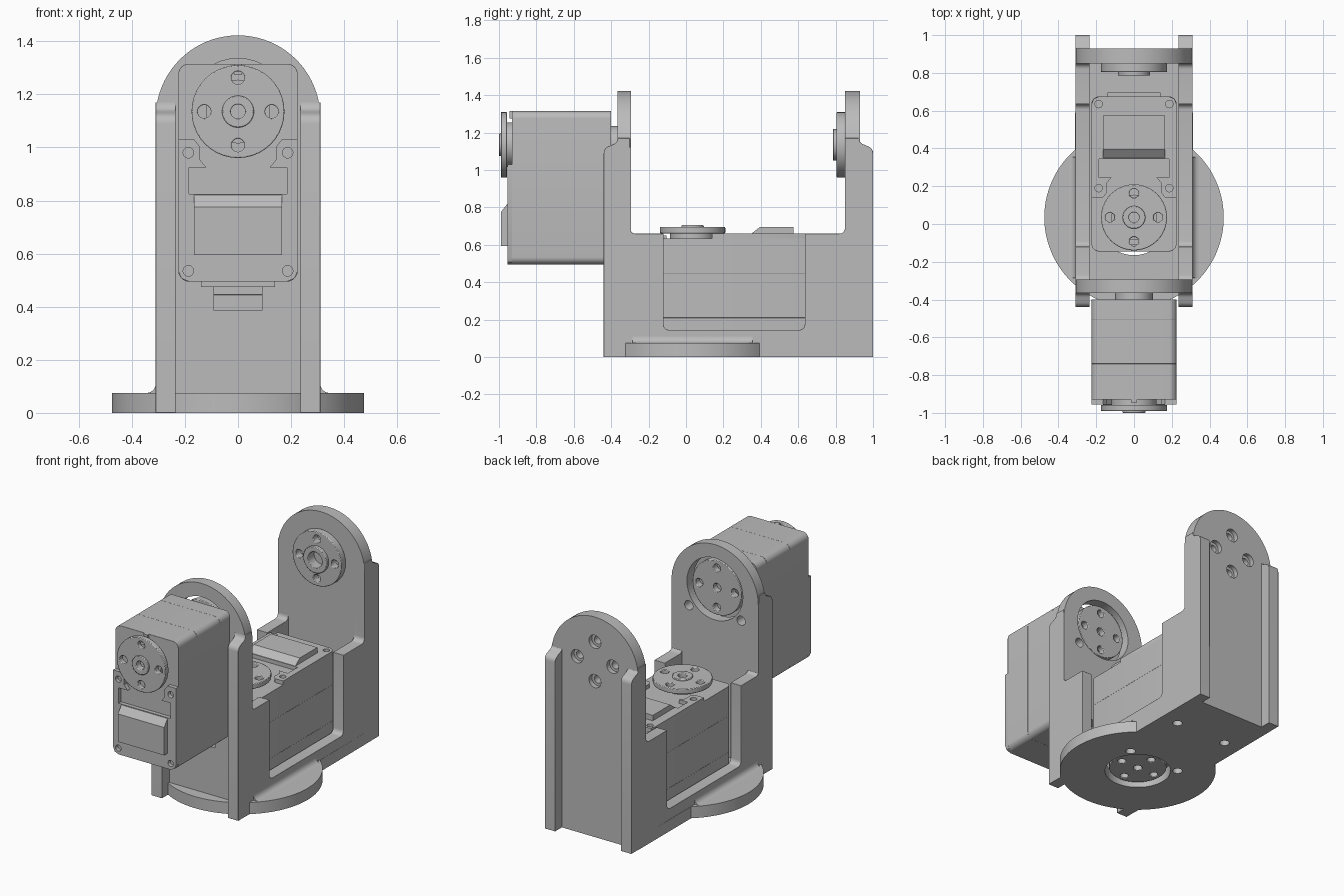
import bpy, bmesh
from math import sin, cos, radians
from mathutils import Matrix

if "Cube" in bpy.data.objects:
    bpy.data.objects.remove(bpy.data.objects["Cube"])

grey = bpy.data.materials.new("machined_grey")
grey.use_nodes = True
grey.diffuse_color = (0.5, 0.5, 0.5, 1)
grey.node_tree.nodes["Principled BSDF"].inputs["Base Color"].default_value = (0.5, 0.5, 0.5, 1)

AXIS = 0.035      # y of the base motor's axis
HUB = 1.135       # height of the upper motor's axis


def frame(x, y, z, origin=(0, 0, 0)):
    """Matrix whose columns are the given local axes."""
    m = Matrix((x, y, z)).transposed().to_4x4()
    m.translation = origin
    return m


FLAT = Matrix()
FACING = frame((1, 0, 0), (0, 0, 1), (0, -1, 0))     # profile in xz
SIDE = frame((0, 1, 0), (0, 0, 1), (1, 0, 0))        # profile in yz
BASE_MOTOR = Matrix.Translation((0, AXIS, 0))
UPPER_MOTOR = frame((-1, 0, 0), (0, 0, -1), (0, -1, 0), (0, -0.295, HUB))
created = []


def arc(cx, cy, r, a0, a1, n=8):
    return [(cx + r * cos(radians(a0 + (a1 - a0) * i / n)),
             cy + r * sin(radians(a0 + (a1 - a0) * i / n))) for i in range(n + 1)]


def circle(cx, cy, r, n=40):
    return arc(cx, cy, r, 0, 360, n)[:-1]


def rect(x0, x1, y0, y1, r=0.0):
    if not r:
        return [(x0, y0), (x1, y0), (x1, y1), (x0, y1)]
    return (arc(x1 - r, y1 - r, r, 0, 90) + arc(x0 + r, y1 - r, r, 90, 180)
            + arc(x0 + r, y0 + r, r, 180, 270) + arc(x1 - r, y0 + r, r, 270, 360))


def bolts(cy=0, r=0.025):
    return [circle(x, cy + y, r, 20) for x, y in ((.127, 0), (-.127, 0), (0, .127), (0, -.127))]


def case_screws(cy, sign, r):
    return [circle(s * .187, cy + sign * v, r, 16) for s in (-1, 1) for v in (.155, .6)]


def prism(name, loops, lo, hi, matrix=FLAT, bevel=0):
    """Extrude an outline with optional holes from lo to hi."""
    bm = bmesh.new()
    edges = []
    for loop in loops:
        vs = [bm.verts.new((x, y, lo)) for x, y in loop]
        edges += [bm.edges.new((v, vs[i - 1])) for i, v in enumerate(vs)]
    bmesh.ops.triangle_fill(bm, use_beauty=True, use_dissolve=False, edges=edges, normal=(0, 0, 1))
    ext = bmesh.ops.extrude_face_region(bm, geom=bm.faces[:], use_keep_orig=True)
    top = [g for g in ext["geom"] if isinstance(g, bmesh.types.BMVert)]
    bmesh.ops.translate(bm, verts=top, vec=(0, 0, hi - lo))
    bmesh.ops.recalc_face_normals(bm, faces=bm.faces[:])
    bm.transform(matrix)
    mesh = bpy.data.meshes.new(name)
    bm.to_mesh(mesh)
    bm.free()
    mesh.materials.append(grey)
    ob = bpy.data.objects.new(name, mesh)
    bpy.context.collection.objects.link(ob)
    if bevel:
        mod = ob.modifiers.new("soft_edges", "BEVEL")
        mod.width, mod.segments, mod.limit_method = bevel, 2, "ANGLE"
        mod.angle_limit = radians(50)
    created.append(ob)
    return ob


# Bracket floor with round foot
floor = arc(0, AXIS, .475, 49, -229, 72) + [(-.31, .93), (.31, .93)]
prism("base_floor", [floor, circle(0, AXIS, .2)] + case_screws(AXIS, 1, .03), 0, .075)

# Side walls with the motor window and end flanges
wall = ([(-.44, 0), (1, 0)] + arc(.96, 1.09, .04, 0, 80, 5)
        + arc(.96, 1.17, .035, 260, 180, 5) + [(.85, 1.17)]
        + arc(.82, .69, .03, 0, -90, 5)
        + [(.635, .66)] + arc(.605, .175, .03, 0, -90, 5)
        + arc(-.09, .175, .03, 270, 180, 5) + [(-.12, .66)]
        + arc(-.27, .69, .03, 270, 180, 5) + [(-.3, 1.17)]
        + arc(-.4, 1.17, .035, 0, -80, 5) + arc(-.4, 1.09, .04, 100, 180, 5))
for side, lo, hi in (("left", .235, .31), ("right", -.31, -.235)):
    prism(side + "_wall", [wall], lo, hi, SIDE, .012)

# Cove between each wall and the foot
for side, s in (("left", 1), ("right", -1)):
    cove = [(s * .305, .07)] + [(s * x, y) for x, y in arc(.345, .11, .035, 270, 180, 6)] + [(s * .305, .11)]
    prism(side + "_cove", [cove], -.355, .285, FACING)

# Arched end plates
arch = [(-.31, 0), (.31, 0)] + arc(0, 1.112, .31, 0, 180, 40)
prism("front_plate", [arch, circle(0, HUB, .2), rect(-.09, .09, .385, .475)]
      + case_screws(HUB, -1, .03), .295, .365, FACING)
prism("back_plate_inner", [arch] + bolts(HUB, .025), -.9, -.85, FACING)
prism("back_plate_outer", [arch] + bolts(HUB, .043), -.93, -.9, FACING)

# Idler hub on the back plate
prism("idler_disc", [circle(0, HUB, .175), circle(0, HUB, .05)] + bolts(HUB), -.852, -.805, FACING, .004)
prism("idler_boss", [circle(0, HUB, .085), circle(0, HUB, .05)], -.852, -.785, FACING, .004)


def motor(name, m):
    """Boxy motor; local z is the output axis, local y runs along the case."""
    outline = rect(-.225, .225, -.18, .64, .04)
    prism(name + "_rear_case", [outline], .105, .21, m, .006)
    prism(name + "_middle_case", [outline], .21, .445, m, .004)
    prism(name + "_front_case", [outline], .445, .635, m, .004)
    # Raised face with ears, stopping short of the horn
    half = [(.185, .31), (.185, .21), (.12, .21), (.145, .18), (.145, .13),
            (.165, .105), (.225, .105), (.225, .6), (.213, .628), (.185, .64)]
    face = half + [(-x, y) for x, y in reversed(half)]
    prism(name + "_face", [face] + case_screws(0, 1, .02), .633, .66, m)
    cover = [(.315, .65), (.315, .66), (.36, .695), (.54, .695), (.54, .65)]
    prism(name + "_cover", [cover], -.165, .165, m @ SIDE)
    prism(name + "_cable_tab", [rect(-.14, .14, .63, .66)], .105, .14, m)
    prism(name + "_pointer", [rect(-.015, .015, -.18, -.14)], .63, .65, m)
    # Output horn
    prism(name + "_neck", [circle(0, 0, .12)], .63, .664, m)
    prism(name + "_horn", [circle(0, 0, .175), circle(0, 0, .05)] + bolts(), .662, .695, m, .004)
    prism(name + "_hub", [circle(0, 0, .06), circle(0, 0, .027)], .66, .705, m, .004)
    # Rear horn turning inside the bracket hole
    prism(name + "_rear_neck", [circle(0, 0, .1)], .06, .107, m)
    prism(name + "_rear_horn", [circle(0, 0, .175), circle(0, 0, .027, 20)] + bolts(), .02, .065, m, .004)


motor("base_motor", BASE_MOTOR)
motor("upper_motor", UPPER_MOTOR)

# Smooth the round parts, keep edges sharp
bpy.ops.object.select_all(action="DESELECT")
for ob in created:
    ob.select_set(True)
bpy.context.view_layer.objects.active = created[0]
bpy.ops.object.shade_smooth_by_angle(angle=radians(30))
